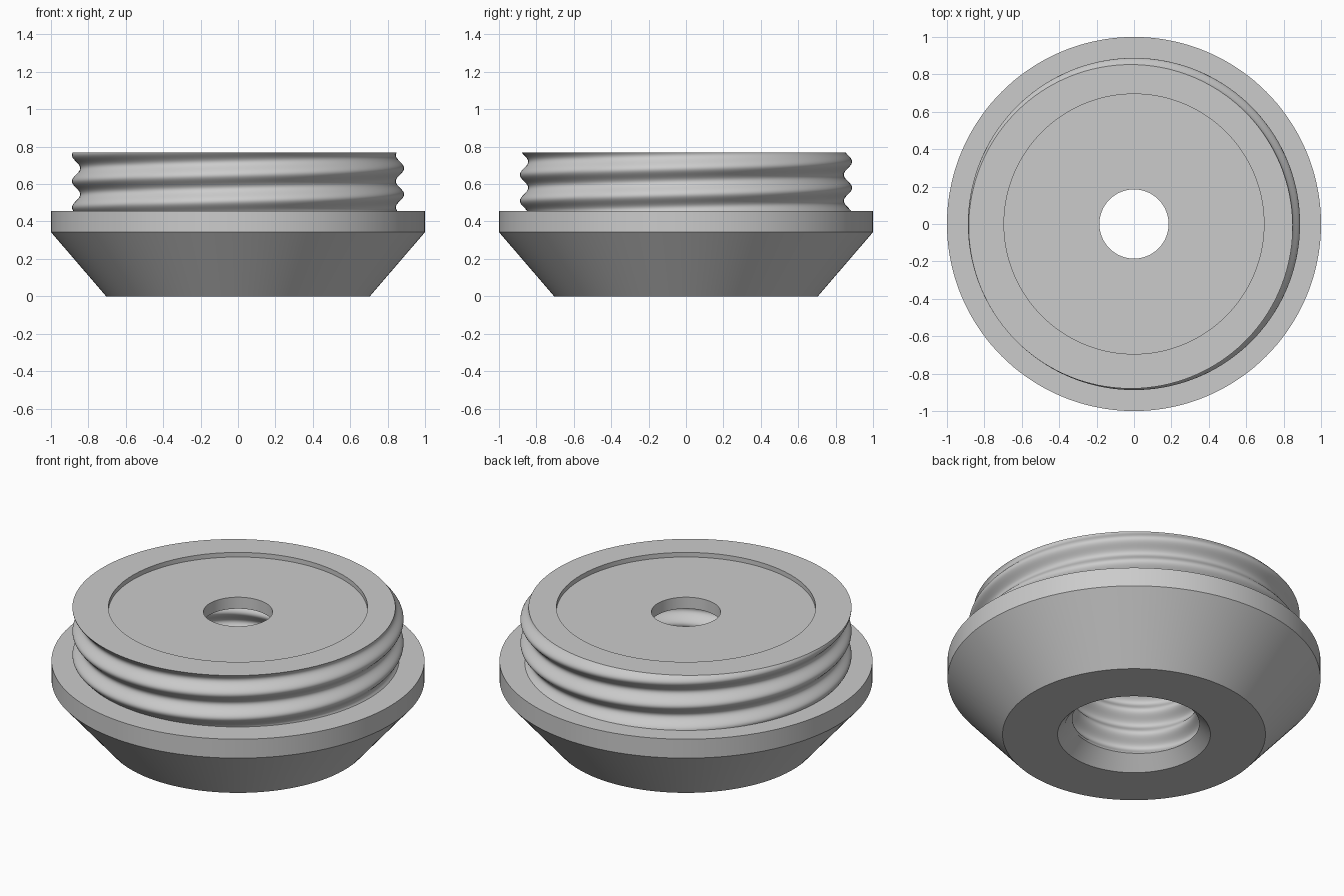
import bpy, bmesh
from math import cos, sin, pi, tau, radians

cube = bpy.data.objects.get("Cube")
if cube:
    bpy.data.objects.remove(cube, do_unlink=True)

SEGMENTS = 144
PITCH = 0.14
DEPTH = 0.022          # half the thread height
ROWS_PER_TURN = 20

grey = bpy.data.materials.new("plain grey")
grey.use_nodes = True
colour = (0.6, 0.6, 0.6, 1)
grey.diffuse_color = colour
grey.node_tree.nodes["Principled BSDF"].inputs["Base Color"].default_value = colour


def thread_radius(mean, crest_z, angle, z):
    """Radius of a rounded right-handed thread at an angle and height."""
    turn = (z - crest_z) / PITCH - angle / tau
    return mean + DEPTH * cos(tau * turn)


def outer(angle, z):
    return thread_radius(0.866, 0.685, angle, z)


def inner(angle, z):
    return thread_radius(0.352, 0.0425, angle, z)


def chamfer_height(angle):
    """Height at which the 45 degree mouth chamfer meets the inner thread."""
    z = 0.06
    for _ in range(60):
        z += 0.5 * (0.41 - inner(angle, z) - z)
    return z


def plain(radius, z):
    return lambda angle: (radius, z)


def threaded(radius_at, low, high):
    """Rings climbing a thread; low is a function of the angle."""
    count = int(ROWS_PER_TURN * (high - low(0)) / PITCH)

    def ring(i):
        def point(angle):
            start = low(angle)
            z = start + (high - start) * i / count
            return radius_at(angle, z), z
        return point
    return [ring(i) for i in range(count + 1)]


# Closed profile, from the bottom mouth outward, over the top and down the bore
FLANGE_TOP, TOP, RECESS, BORE_TOP = 0.455, 0.77, 0.743, 0.675
rings = [plain(0.41, 0), plain(0.705, 0), plain(1, 0.343), plain(1, FLANGE_TOP)]
rings += threaded(outer, lambda a: FLANGE_TOP, TOP)
rings += [plain(0.695, TOP), plain(0.695, RECESS),
          plain(0.185, RECESS), plain(0.185, BORE_TOP)]
rings += reversed(threaded(inner, chamfer_height, BORE_TOP))

# Sweep the profile round the axis
bm = bmesh.new()
grid = []
for ring in rings:
    row = []
    for s in range(SEGMENTS):
        angle = tau * s / SEGMENTS
        r, z = ring(angle)
        row.append(bm.verts.new((r * cos(angle), r * sin(angle), z)))
    grid.append(row)
for k, low in enumerate(grid):
    high = grid[(k + 1) % len(grid)]
    for s in range(SEGMENTS):
        t = (s + 1) % SEGMENTS
        bm.faces.new((low[s], low[t], high[t], high[s]))
bmesh.ops.recalc_face_normals(bm, faces=bm.faces)

mesh = bpy.data.meshes.new("threaded_adapter")
bm.to_mesh(mesh)
bm.free()
mesh.materials.append(grey)
adapter = bpy.data.objects.new("threaded_adapter", mesh)
bpy.context.collection.objects.link(adapter)

# Smooth round surfaces, crisp rims
bpy.ops.object.select_all(action="DESELECT")
adapter.select_set(True)
bpy.context.view_layer.objects.active = adapter
bpy.ops.object.shade_smooth_by_angle(angle=radians(28))
